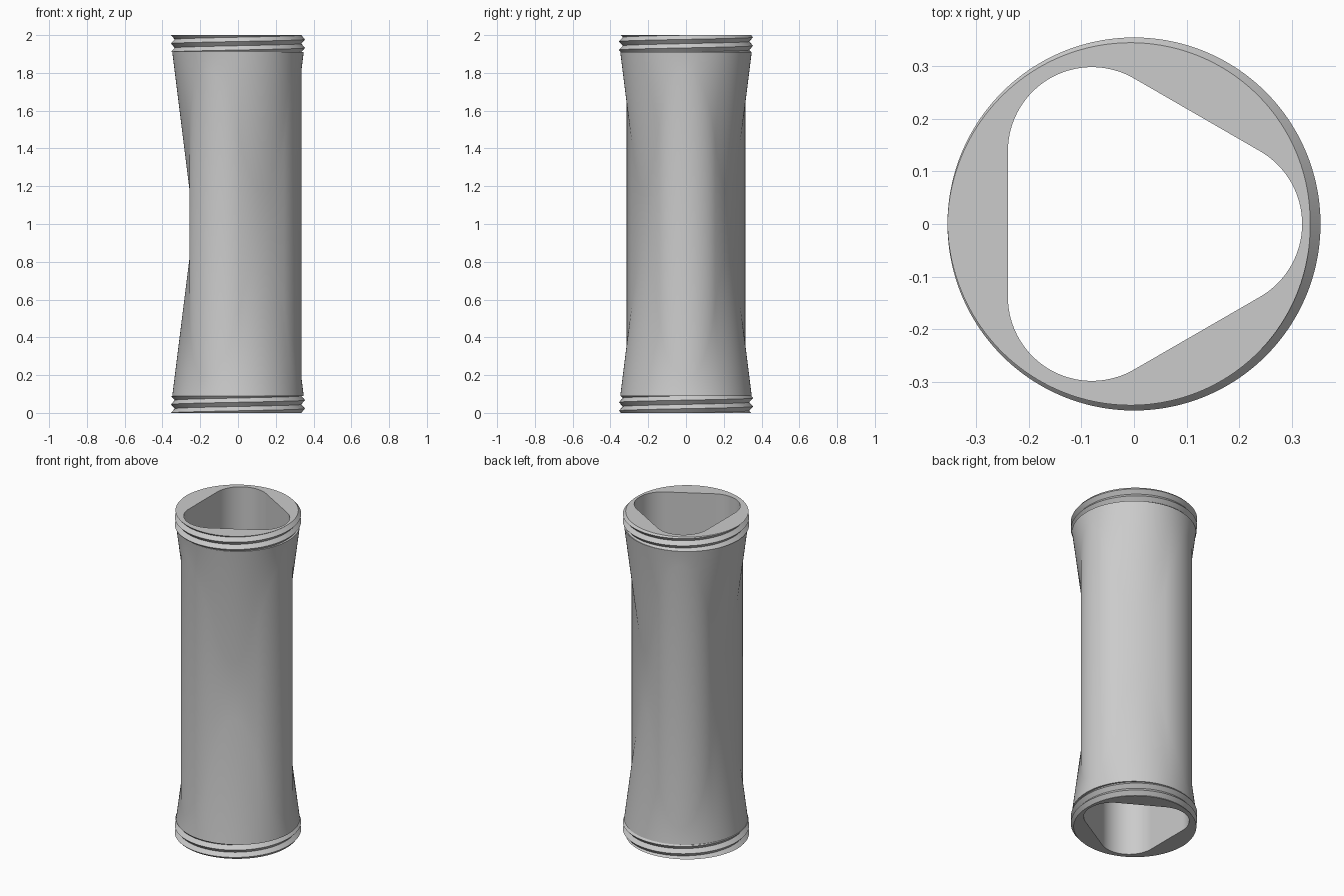
import bpy
import bmesh
from math import pi, sin, cos, tan, atan, sqrt, radians

if "Cube" in bpy.data.objects:
    bpy.data.objects.remove(bpy.data.objects["Cube"])

HEIGHT = 2.0
COLUMNS = 240
PITCH = 0.045
THREAD_LENGTH = 2 * PITCH
CREST, ROOT = 0.355, 0.335
FLARE_RADIUS, FLARE_SLOPE = 0.348, 0.125
LOBE_OFFSET = 0.16
BORE_ROUND, SHELL_ROUND = 0.16, 0.176

grey = bpy.data.materials.new("plain grey")
grey.use_nodes = True
colour = (0.6, 0.6, 0.6, 1)
grey.diffuse_color = colour
grey.node_tree.nodes["Principled BSDF"].inputs["Base Color"].default_value = colour


def rounded_triangle(angle, rounding):
    """Polar radius of a three-lobed rounded triangle, one lobe towards +x."""
    third = 2 * pi / 3
    a = abs((angle + third / 2) % third - third / 2)
    tangent = atan(rounding * sin(pi / 3) / (LOBE_OFFSET + rounding / 2))
    if a < tangent:
        return LOBE_OFFSET * cos(a) + sqrt(rounding ** 2 - (LOBE_OFFSET * sin(a)) ** 2)
    return (LOBE_OFFSET / 2 + rounding) / cos(pi / 3 - a)


def loft(name, profile):
    """Sweep profile(angle) -> [(radius, z), ...] once around the z axis."""
    bm = bmesh.new()
    columns = []
    for c in range(COLUMNS + 1):
        a = 2 * pi * c / COLUMNS
        columns.append([bm.verts.new((r * cos(a), r * sin(a), z)) for r, z in profile(a)])
    for left, right in zip(columns, columns[1:]):
        for k in range(len(left) - 1):
            bm.faces.new((left[k], right[k], right[k + 1], left[k + 1]))
    bmesh.ops.remove_doubles(bm, verts=bm.verts, dist=1e-5)
    mesh = bpy.data.meshes.new(name)
    bm.to_mesh(mesh)
    bm.free()
    mesh.materials.append(grey)
    obj = bpy.data.objects.new(name, mesh)
    bpy.context.collection.objects.link(obj)
    bpy.ops.object.select_all(action='DESELECT')
    obj.select_set(True)
    bpy.context.view_layer.objects.active = obj
    bpy.ops.object.shade_smooth_by_angle(angle=radians(30))
    return obj


# Outer shell: lobed prism merged with a flaring cone at each end
def shell_profile(a):
    r = rounded_triangle(a, SHELL_ROUND)
    meet = THREAD_LENGTH + (FLARE_RADIUS - r) / FLARE_SLOPE
    return [(FLARE_RADIUS, THREAD_LENGTH), (r, meet),
            (r, HEIGHT - meet), (FLARE_RADIUS, HEIGHT - THREAD_LENGTH)]


# Bore: lobed hole through the whole length
def bore_profile(a):
    r = rounded_triangle(a, BORE_ROUND)
    return [(r, HEIGHT), (r, 0)]


# Screw thread: crests and roots follow a helix, cut flat at both ends
def thread_rows(a):
    shift = (a - pi) / (2 * pi)
    rows = []
    for k in range(-4, 9):
        turn = min(max(k / 2 + shift, 0), THREAD_LENGTH / PITCH)
        depth = 1 - abs(2 * ((turn - shift) % 1) - 1)
        rows.append((CREST + (ROOT - CREST) * depth, turn * PITCH))
    return rows


def bottom_thread_profile(a):
    rim = (rounded_triangle(a, BORE_ROUND), 0)
    return [rim] + thread_rows(a) + [(FLARE_RADIUS, THREAD_LENGTH)]


def top_thread_profile(a):
    base = HEIGHT - THREAD_LENGTH
    rim = (rounded_triangle(a, BORE_ROUND), HEIGHT)
    rows = [(r, z + base) for r, z in thread_rows(a)]
    return [(FLARE_RADIUS, base)] + rows + [rim]


loft("outer_shell", shell_profile)
loft("bore", bore_profile)
loft("bottom_thread", bottom_thread_profile)
loft("top_thread", top_thread_profile)
